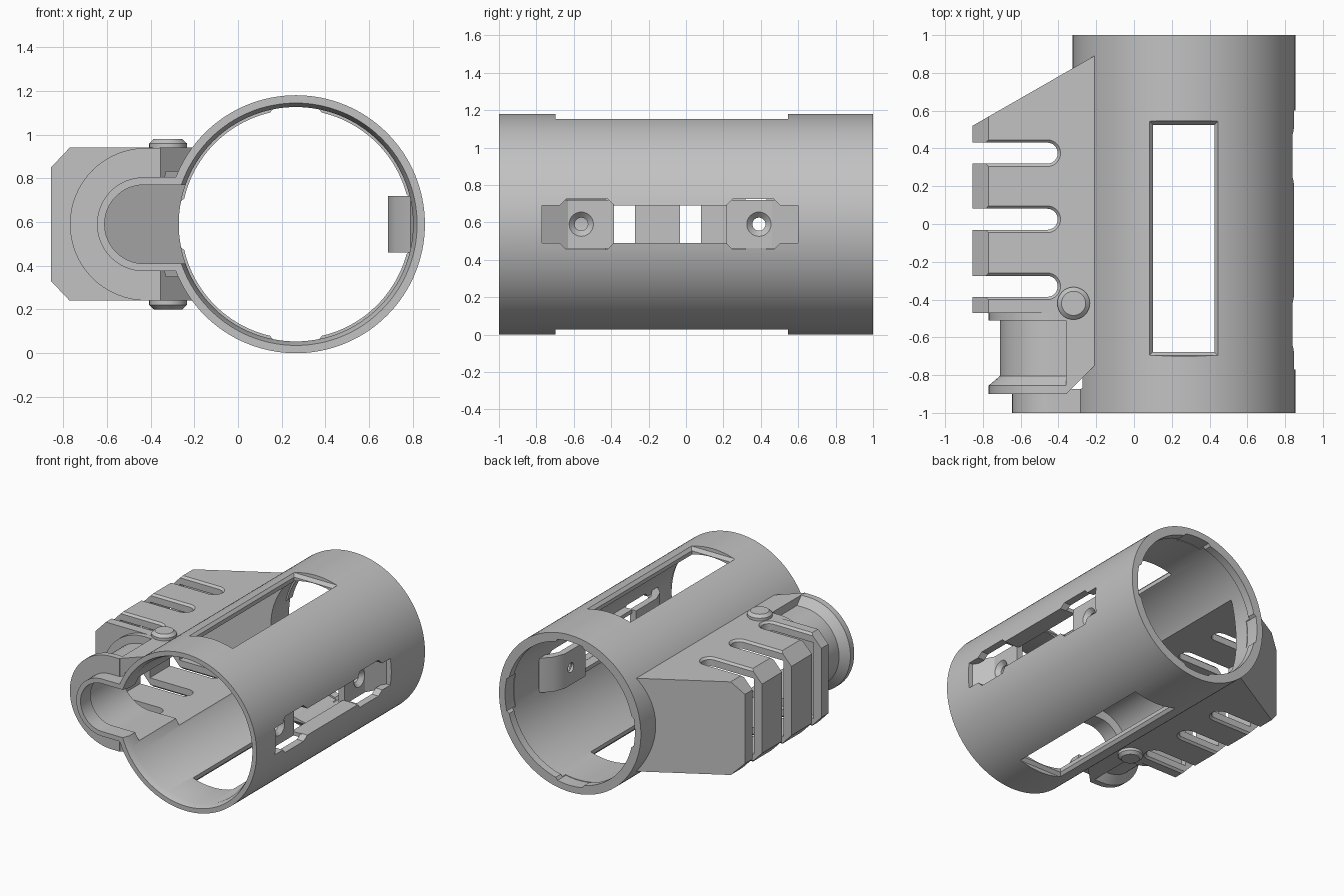
import bpy
import bmesh
from math import pi, sin, cos, radians

cube = bpy.data.objects.get("Cube")
if cube:
    bpy.data.objects.remove(cube, do_unlink=True)

GREY = (0.54, 0.54, 0.54, 1)
mat = bpy.data.materials.new("plain grey")
mat.use_nodes = True
mat.diffuse_color = GREY
mat.node_tree.nodes["Principled BSDF"].inputs["Base Color"].default_value = GREY

CX, CZ = 0.265, 0.59      # tube axis
MID_Y = -0.085            # middle of the side slot


def loft(name, rings):
    """Solid skinned through closed rings with equal point counts."""
    bm = bmesh.new()
    vs = [[bm.verts.new(p) for p in ring] for ring in rings]
    n = len(vs[0])
    for a, b in zip(vs, vs[1:]):
        for i in range(n):
            j = (i + 1) % n
            bm.faces.new((a[i], a[j], b[j], b[i]))
    bm.faces.new(vs[0])
    bm.faces.new(vs[-1][::-1])
    bmesh.ops.recalc_face_normals(bm, faces=bm.faces)
    mesh = bpy.data.meshes.new(name)
    bm.to_mesh(mesh)
    bm.free()
    ob = bpy.data.objects.new(name, mesh)
    mesh.materials.append(mat)
    bpy.context.collection.objects.link(ob)
    return ob


def along_y(name, pts, y0, y1):
    return loft(name, [[(x, y, z) for x, z in pts] for y in (y0, y1)])


def along_z(name, pts, z0, z1):
    return loft(name, [[(x, y, z) for x, y in pts] for z in (z0, z1)])


def along_x(name, pts, x0, x1):
    return loft(name, [[(x, y, z) for y, z in pts] for x in (x0, x1)])


def round_y(name, sections, n=128):
    return loft(name, [[(CX + r * cos(2 * pi * i / n), y, CZ + r * sin(2 * pi * i / n))
                        for i in range(n)] for y, r in sections])


def u_ring(cx, r, end, y, n=32):
    """U shape: half circle on the -x side, straight legs up to x = end."""
    arc = [(cx + r * cos(a), y, CZ + r * sin(a))
           for a in (pi / 2 + pi * i / n for i in range(n + 1))]
    return [(end, y, CZ + r)] + arc + [(end, y, CZ - r)]


def rect(x0, x1, y0, y1, g=0.0):
    return [(x0 - g, y0 - g), (x1 + g, y0 - g), (x1 + g, y1 + g), (x0 - g, y1 + g)]


def combine(target, tool, op):
    m = target.modifiers.new(op, 'BOOLEAN')
    m.operation, m.solver, m.object = op, 'EXACT', tool
    bpy.context.view_layer.objects.active = target
    bpy.ops.object.modifier_apply(modifier=m.name)
    bpy.data.objects.remove(tool, do_unlink=True)


def cut(target, tool):
    combine(target, tool, 'DIFFERENCE')


def join(target, tool):
    combine(target, tool, 'UNION')


# Side housing: chamfered section trimmed by its plan outline
housing = along_y("housing", [(-0.855, 0.33), (-0.77, 0.24), (-0.1, 0.24),
                              (-0.1, 0.94), (-0.77, 0.94), (-0.855, 0.85)], -1, 1)
plan = [(-0.1, 0.953), (-0.855, 0.52), (-0.855, -0.47), (-0.36, -0.47),
        (-0.36, -0.9), (-0.1, -0.64)]
combine(housing, along_z("plan", plan, 0.1, 1.1), 'INTERSECT')

# Main tube with housing, grooved neck and front collar
body = round_y("main_body", [(-1, 0.59), (1, 0.59)])
join(body, housing)
neck = [(-0.45, 0.349), (-0.51, 0.349), (-0.511, 0.29), (-0.805, 0.29),
        (-0.855, 0.349), (-0.9, 0.349)]
join(body, loft("neck", [u_ring(-0.42, r, -0.355, y) for y, r in neck]))
join(body, loft("collar", [u_ring(-0.43, 0.215, -0.12, y) for y in (-1, -0.8)]))

# Smooth bore, flared at the front, with a notched lip left at the back
cut(body, round_y("bore", [(-1.01, 0.558), (-0.95, 0.536), (0.94, 0.536)]))
lip = []
for i in range(180):
    deg = i * 2 + 1
    notch = any(abs((deg - c + 180) % 360 - 180) < w
                for c, w in ((0, 14), (90, 13), (180, 12), (270, 13)))
    r = 0.54 if notch else 0.524
    lip.append((CX + r * cos(radians(deg)), CZ + r * sin(radians(deg))))
cut(body, along_y("lip_opening", lip, 0.9, 1.1))

# Housing cavity and the channel leading in from the front
hollow = [(0.02, -0.43), (-0.79, -0.43), (-0.79, 0.48), (-0.2, 0.82), (0.02, 0.82)]
cut(body, along_z("cavity", hollow, CZ - 0.285, CZ + 0.285))
cut(body, loft("channel", [u_ring(-0.43, r, 0.05, y) for y, r in
                           ((-1.1, 0.18), (-0.88, 0.18), (-0.87, 0.24), (-0.4, 0.24))]))


# Three vent slots with chamfered rims
def slot_ring(yc, z, g, n=16):
    r = 0.056 + g
    arc = [(-0.46 + r * cos(a), yc + r * sin(a), z)
           for a in (-pi / 2 + pi * i / n for i in range(n + 1))]
    return [(-1, yc - r, z)] + arc + [(-1, yc + r, z)]


for yc in (0.375, 0.025, -0.33):
    cut(body, loft("vent", [slot_ring(yc, z, g) for z, g in
                            ((0.22, 0.035), (0.255, 0), (0.925, 0), (0.96, 0.035))]))

# Top and bottom windows with chamfered rims
for s in (-1, 1):
    rings = []
    for h, g in ((0.3, 0), (0.54, 0), (0.564, 0.02), (0.62, 0.022)):
        rings.append([(x, y, CZ + s * h) for x, y in rect(0.1, 0.425, -0.677, 0.525, g)])
    cut(body, loft("window", rings))

# Long slot in the other side with two eight-sided pockets
cut(body, along_x("side_slot", rect(-0.77, 0.6, CZ - 0.1, CZ + 0.1), 0.6, 1))


def pocket(yc):
    a, b, c = 0.15, 0.135, 0.04
    return [(yc + y, CZ + z) for y, z in
            ((-a, c - b), (c - a, -b), (a - c, -b), (a, c - b),
             (a, b - c), (a - c, b), (c - a, b), (-a, b - c))]


for yc in (-0.53, 0.36):
    cut(body, along_x("pocket", pocket(yc), 0.6, 1))

# Screw blocks inside the slot, mirrored front to back
fittings = []
outline = [(0.815, -0.77), (0.735, -0.63), (0.735, -0.385), (0.685, -0.385),
           (0.685, -0.63), (0.72, -0.72), (0.79, -0.79)]
for s, label in ((1, "front"), (-1, "back")):
    pts = [(x, MID_Y + s * (y - MID_Y)) for x, y in outline]
    ob = along_z(label + "_screw_block", pts, CZ - 0.13, CZ + 0.13)
    yc = MID_Y - s * 0.475
    hole = [[(x, yc + r * cos(2 * pi * i / 32), CZ + r * sin(2 * pi * i / 32))
             for i in range(32)]
            for x, r in ((0.6, 0.035), (0.705, 0.035), (0.74, 0.07))]
    cut(ob, loft("screw_hole", hole))
    fittings.append(ob)

# Slim rails along the slot edges, tying the blocks together
for s, label in ((1, "upper"), (-1, "lower")):
    z0, z1 = CZ + s * 0.101, CZ + s * 0.13
    fittings.append(along_z(label + "_slot_rail", rect(0.72, 0.8, -0.39, 0.22), z0, z1))

# Pin heads above and below the housing
for s, label in ((1, "top"), (-1, "bottom")):
    rings = [[(-0.32 + r * cos(2 * pi * i / 48), -0.42 + r * sin(2 * pi * i / 48), CZ + s * h)
              for i in range(48)]
             for h, r in ((0.33, 0.086), (0.37, 0.086), (0.39, 0.064))]
    fittings.append(loft(label + "_pin_head", rings))

# Smooth shading with crisp edges
bpy.ops.object.select_all(action='DESELECT')
for ob in [body] + fittings:
    ob.select_set(True)
bpy.context.view_layer.objects.active = body
bpy.ops.object.shade_smooth_by_angle(angle=radians(25))
